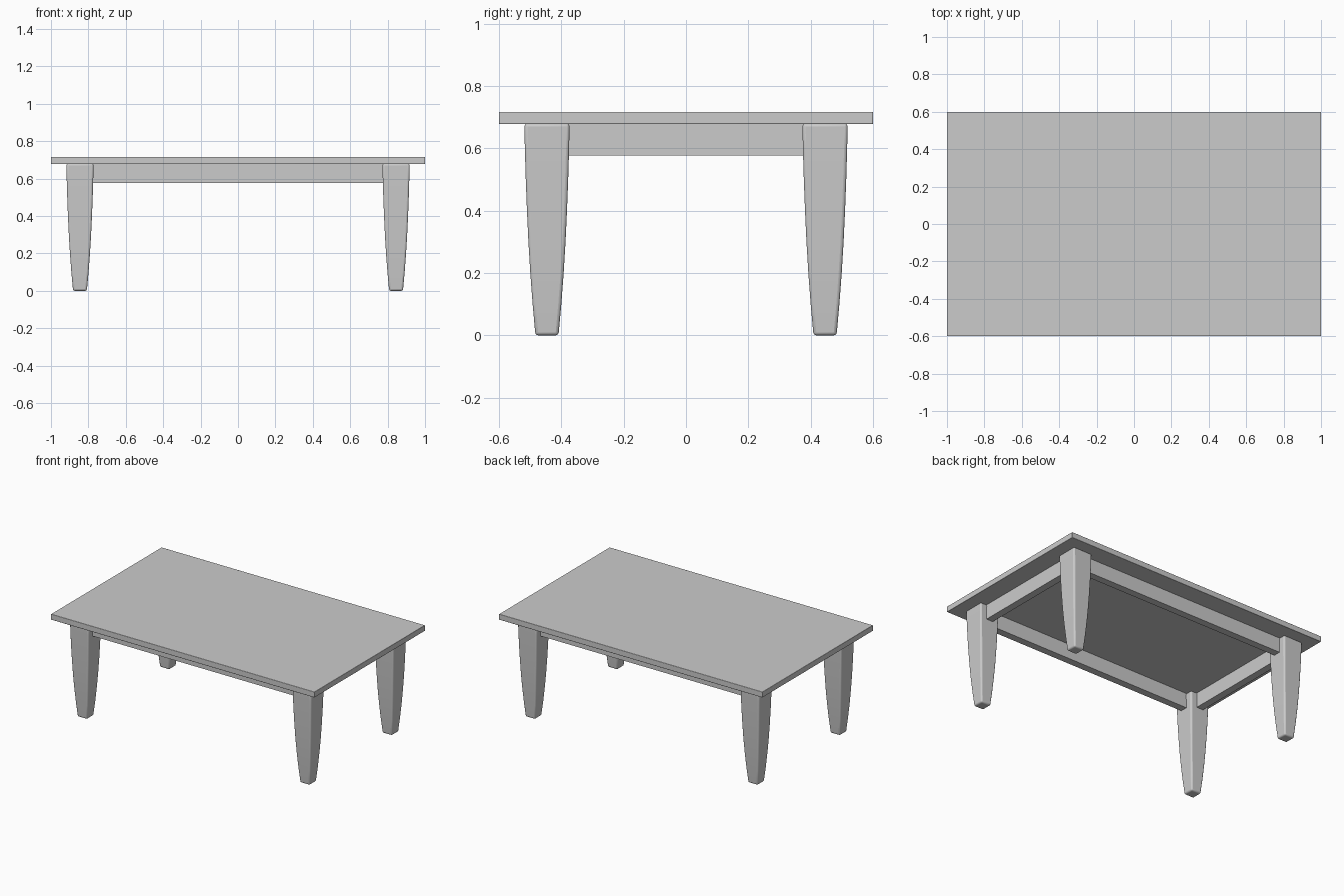
import bpy, bmesh

if "Cube" in bpy.data.objects:
    bpy.data.objects.remove(bpy.data.objects["Cube"])


def finish(name, bm, bevel, segments=3):
    bmesh.ops.recalc_face_normals(bm, faces=bm.faces)
    mesh = bpy.data.meshes.new(name)
    bm.to_mesh(mesh)
    bm.free()
    ob = bpy.data.objects.new(name, mesh)
    bpy.context.collection.objects.link(ob)
    if bevel:
        mod = ob.modifiers.new("rounded_edges", 'BEVEL')
        mod.width = bevel
        mod.segments = segments
        mod.limit_method = 'ANGLE'
    bpy.ops.object.select_all(action='DESELECT')
    ob.select_set(True)
    bpy.context.view_layer.objects.active = ob
    bpy.ops.object.shade_smooth_by_angle()
    return ob


def box(name, lo, hi, bevel=0):
    bm = bmesh.new()
    bmesh.ops.create_cube(bm, size=1)
    for v in bm.verts:
        v.co = [(a + b) / 2 + c * (b - a) for a, b, c in zip(lo, hi, v.co)]
    return finish(name, bm, bevel)


def leg(name, cx, cy):
    # Square sections, tapering faster toward the foot
    sections = [(0, .037), (.1, .046), (.2, .0535), (.3, .0595),
                (.4, .0642), (.5, .068), (.6, .071), (.68, .0725)]
    bm = bmesh.new()
    rings = [[bm.verts.new((cx + sx * h, cy + sy * h, z))
              for sx, sy in ((-1, -1), (1, -1), (1, 1), (-1, 1))]
             for z, h in sections]
    for a, b in zip(rings, rings[1:]):
        for i in range(4):
            j = (i + 1) % 4
            bm.faces.new((a[i], a[j], b[j], b[i]))
    bm.faces.new(rings[0][::-1])
    bm.faces.new(rings[-1])
    return finish(name, bm, .01)


# Table top
box("table_top", (-1, -.6, .678), (1, .6, .717), .003)

# Four tapered legs
LX, LY = .845, .446
for sx, xn in ((-1, "left"), (1, "right")):
    for sy, yn in ((-1, "front"), (1, "back")):
        leg(f"{yn}_{xn}_leg", sx * LX, sy * LY)

# Aprons centred on the legs
T = .025
for s, n in ((-1, "front"), (1, "back")):
    box(n + "_apron", (-.79, s * LY - T, .577), (.79, s * LY + T, .679))
for s, n in ((-1, "left"), (1, "right")):
    box(n + "_apron", (s * LX - T, -.39, .577), (s * LX + T, .39, .679))
